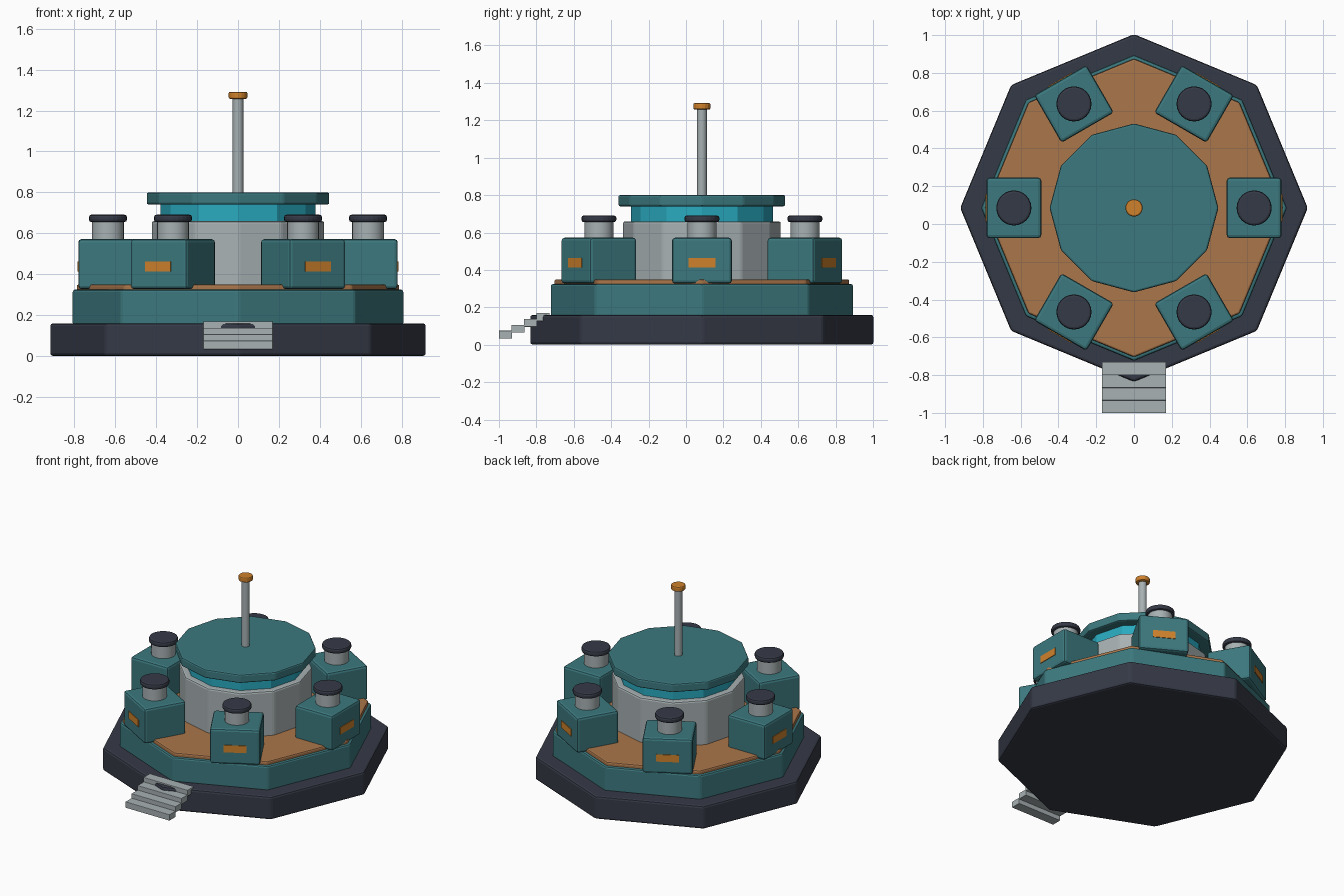
import bpy, math
from mathutils import Matrix, Vector

if "Cube" in bpy.data.objects:
    bpy.data.objects.remove(bpy.data.objects["Cube"])

CY = 0.085  # y of the building's centre axis


def material(name, rgb):
    m = bpy.data.materials.new(name)
    m.diffuse_color = (*rgb, 1)
    m.use_nodes = True
    m.node_tree.nodes["Principled BSDF"].inputs["Base Color"].default_value = m.diffuse_color
    return m


TEAL = material("teal", (0.045, 0.19, 0.21))
DARK = material("dark slate", (0.036, 0.042, 0.062))
COPPER = material("copper", (0.40, 0.18, 0.07))
ORANGE = material("orange", (0.62, 0.22, 0.025))
GREY = material("light grey", (0.39, 0.44, 0.45))
CYAN = material("cyan glass", (0.022, 0.40, 0.52))


def finish(ob, name, mat, bevel, smooth=False, segments=2):
    ob.name = name
    ob.data.materials.append(mat)
    if smooth:
        bpy.ops.object.shade_smooth_by_angle(angle=math.radians(35))
    if bevel:
        b = ob.modifiers.new("bevel", "BEVEL")
        b.width, b.segments = bevel, segments
        b.limit_method, b.angle_limit = "ANGLE", math.radians(25)
    return ob


def prism(name, mat, sides, r, z0, z1, x=0, y=CY, bevel=0.0, smooth=False):
    """Upright prism with a corner on the +x axis."""
    bpy.ops.mesh.primitive_cylinder_add(vertices=sides, radius=r, depth=z1 - z0,
                                        location=(x, y, (z0 + z1) / 2))
    ob = bpy.context.object
    if sides == 8 or sides == 12:
        ob.data.update()
    return finish(ob, name, mat, bevel, smooth)


def box(name, mat, size, loc, turn=0.0, bevel=0.0):
    bpy.ops.mesh.primitive_cube_add(size=1, location=loc)
    ob = bpy.context.object
    ob.data.transform(Matrix.Diagonal((*size, 1)))
    ob.rotation_euler.z = turn
    return finish(ob, name, mat, bevel)


# Stepped octagonal foundation
prism("foundation", DARK, 8, 0.92, 0.0, 0.16, bevel=0.014)
prism("plinth", TEAL, 8, 0.81, 0.15, 0.325, bevel=0.012)
prism("deck", COPPER, 8, 0.79, 0.30, 0.35, bevel=0.01)

# Central twelve-sided hall
prism("hall_wall", GREY, 12, 0.423, 0.33, 0.66, bevel=0.012)
prism("hall_window_band", CYAN, 12, 0.38, 0.65, 0.75)
prism("hall_roof", TEAL, 12, 0.447, 0.74, 0.80, bevel=0.01)
prism("mast", GREY, 16, 0.026, 0.79, 1.265, smooth=True)
prism("mast_tip", ORANGE, 16, 0.046, 1.257, 1.292, bevel=0.008)

# Ring of six pods with a vent plate and a capped chimney
for i in range(6):
    a = i * math.pi / 3
    out = Vector((math.cos(a), math.sin(a), 0))
    c = Vector((0, CY, 0)) + out * 0.636
    box(f"pod_{i}", TEAL, (0.29, 0.32, 0.245), c + Vector((0, 0, 0.4495)), a, 0.016)
    box(f"pod_vent_{i}", ORANGE, (0.014, 0.145, 0.05),
        c + out * 0.142 + Vector((0, 0, 0.438)), a)
    prism(f"chimney_{i}", GREY, 24, 0.078, 0.56, 0.665, c.x, c.y, smooth=True)
    prism(f"chimney_cap_{i}", DARK, 24, 0.093, 0.655, 0.691, c.x, c.y, bevel=0.012)

# Entrance stairs
for i in range(4):
    box(f"stair_{i}", GREY, (0.34, 0.07, 0.042),
        (0, -0.965 + i * 0.0665, 0.054 + i * 0.0315), bevel=0.002)
